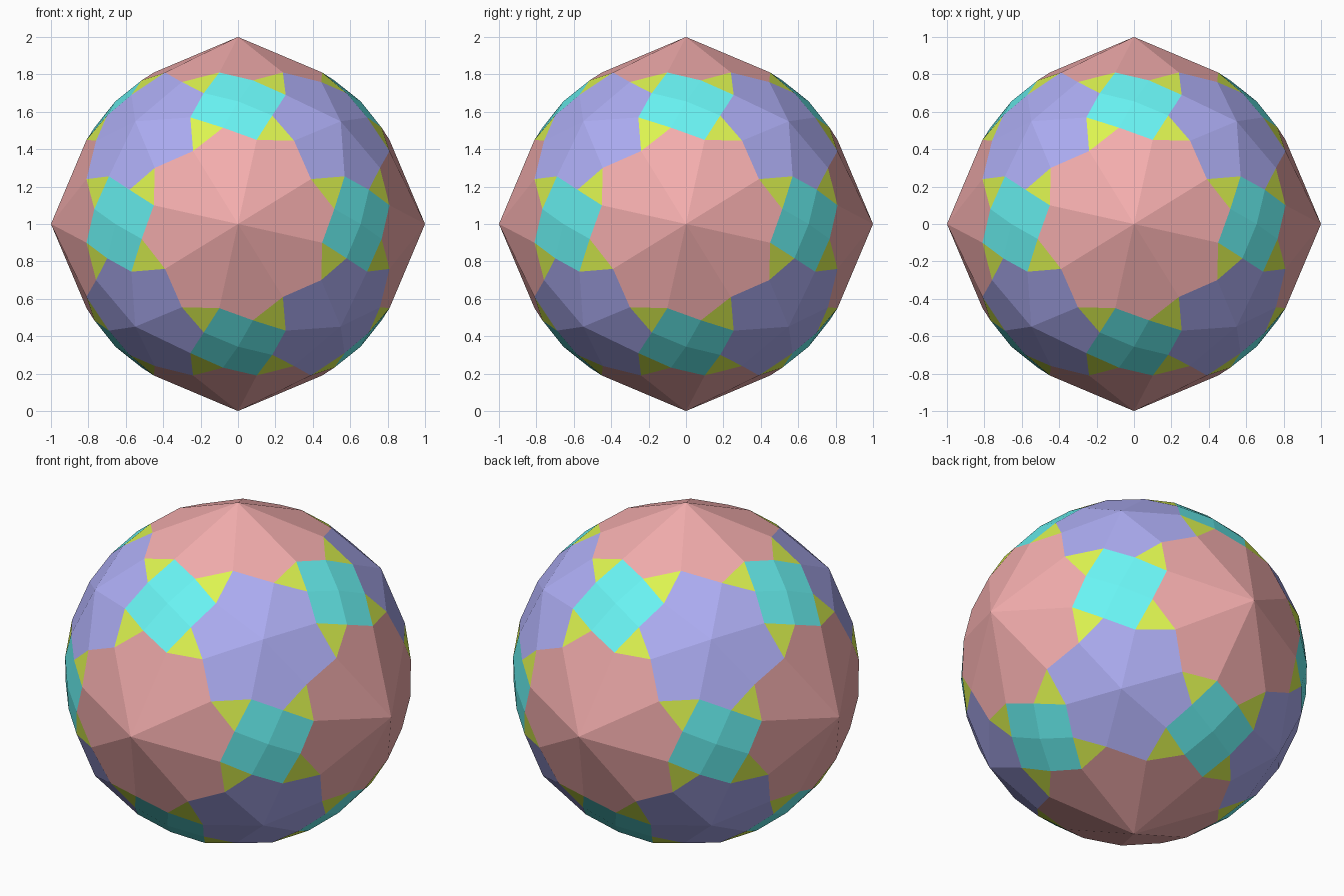
import bpy, bmesh
from itertools import permutations, product
from mathutils import Matrix, Vector

if "Cube" in bpy.data.objects:
    bpy.data.objects.remove(bpy.data.objects["Cube"])

# Chiral faceted ball: one wedge of faces repeated by the 24 cube rotations
rotations = []
for perm in permutations(range(3)):
    for signs in product((1, -1), repeat=3):
        m = Matrix([[signs[r] if c == perm[r] else 0 for c in range(3)] for r in range(3)])
        if m.determinant() > 0:
            rotations.append(m)

def half_turn(p):
    """Turn about the two-fold axis between front and top."""
    return (-p[0], -p[2], -p[1])

# Axis points
peak = (0, -1, 0)
corner = (-.549, -.549, .549)
middle = (0, -.656, .656)

# Wedge points
a = (.10, -.81, .45)
b = (-.255, -.69, .57)
p = (-.24, -.81, .39)
q = (.30, -.759, .445)
m1 = (-.08, -.768, .515)
m2 = (-.183, -.58, .70)
p_next = (p[2], p[1], -p[0])
q_prev = (-q[2], q[1], q[0])

# Colour, then the faces of that colour
patches = [
    ("pink", (.9, .42, .42, 1), [(peak, p, m1, a), (peak, a, q, p_next)]),
    ("blue", (.42, .42, .9, 1), [(corner, b, p, q_prev), (corner, half_turn(q), m2, b)]),
    ("cyan", (.14, .9, .9, 1), [(middle, m1, a, half_turn(m2)), (middle, m2, b, m1)]),
    ("yellow", (.72, .9, .08, 1), [(b, m1, p), (a, q, half_turn(m2))]),
]

mesh = bpy.data.meshes.new("faceted_ball")
bm = bmesh.new()
for index, (name, colour, faces) in enumerate(patches):
    mat = bpy.data.materials.new(name)
    mat.diffuse_color = colour
    mat.use_nodes = True
    mat.node_tree.nodes["Principled BSDF"].inputs["Base Color"].default_value = mat.diffuse_color
    mesh.materials.append(mat)
    for face in faces:
        for rot in rotations:
            f = bm.faces.new([bm.verts.new(rot @ Vector(v) + Vector((0, 0, 1))) for v in face])
            f.material_index = index

# Weld the wedges into one closed shell
bmesh.ops.remove_doubles(bm, verts=bm.verts[:], dist=.002)
bmesh.ops.recalc_face_normals(bm, faces=bm.faces[:])
bm.to_mesh(mesh)
bm.free()
bpy.context.collection.objects.link(bpy.data.objects.new("faceted_ball", mesh))
